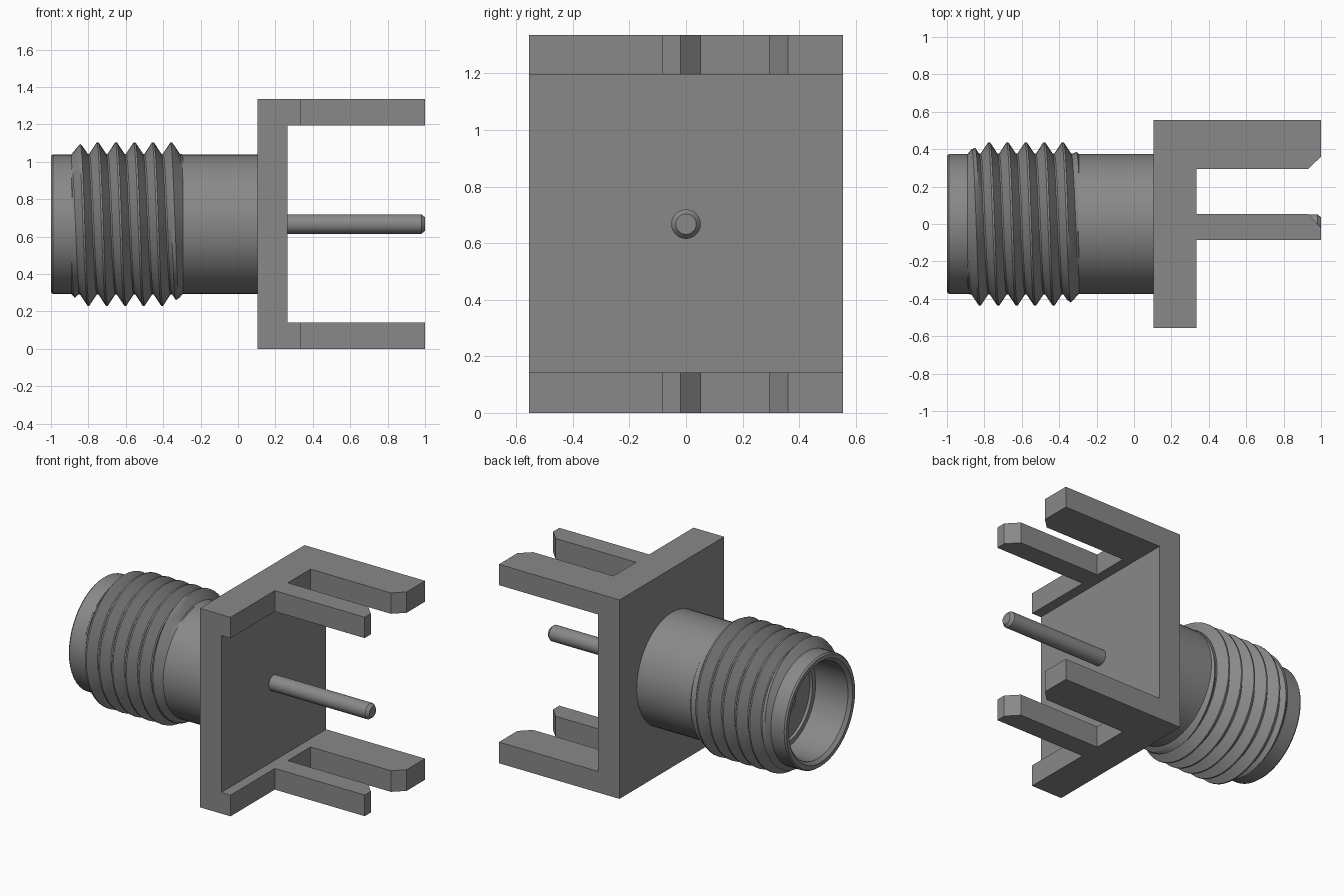
import bpy, bmesh, math

cube = bpy.data.objects.get("Cube")
if cube:
    bpy.data.objects.remove(cube, do_unlink=True)

AXIS_Z = 0.667   # height of the barrel axis
SEGMENTS = 48

metal = bpy.data.materials.new("grey metal")
metal.use_nodes = True
GREY = (0.25, 0.25, 0.25, 1)
metal.diffuse_color = GREY
metal.node_tree.nodes["Principled BSDF"].inputs["Base Color"].default_value = GREY


def finish(name, bm, smooth=True):
    """Turn a bmesh into a named, coloured object."""
    bmesh.ops.remove_doubles(bm, verts=bm.verts, dist=0.0002)
    bmesh.ops.recalc_face_normals(bm, faces=bm.faces)
    mesh = bpy.data.meshes.new(name)
    bm.to_mesh(mesh)
    bm.free()
    mesh.materials.append(metal)
    obj = bpy.data.objects.new(name, mesh)
    bpy.context.collection.objects.link(obj)
    if smooth:
        bpy.ops.object.select_all(action="DESELECT")
        obj.select_set(True)
        bpy.context.view_layer.objects.active = obj
        bpy.ops.object.shade_smooth_by_angle(angle=math.radians(25))
    return obj


def around(x, r, angle):
    """Point at a radius and angle around the barrel axis."""
    return (x, r * math.cos(angle), AXIS_Z + r * math.sin(angle))


def lathe(name, profile):
    """Spin (x, radius) points around the barrel axis."""
    bm = bmesh.new()
    verts = [bm.verts.new(around(x, r, 0)) for x, r in profile]
    edges = [bm.edges.new(pair) for pair in zip(verts, verts[1:])]
    bmesh.ops.spin(bm, geom=verts + edges, cent=(0, 0, AXIS_Z), axis=(1, 0, 0),
                   angle=2 * math.pi, steps=SEGMENTS)
    return finish(name, bm)


def prism(name, outline, z0, z1):
    """Extrude an (x, y) outline upwards."""
    bm = bmesh.new()
    face = bm.faces.new([bm.verts.new((x, y, z0)) for x, y in outline])
    top = bmesh.ops.extrude_face_region(bm, geom=[face])["geom"]
    moved = [v for v in top if isinstance(v, bmesh.types.BMVert)]
    bmesh.ops.translate(bm, verts=moved, vec=(0, 0, z1 - z0))
    return finish(name, bm, smooth=False)


# Mounting bracket: forked outline, hollowed between the two pairs of legs
bracket = prism("mounting_bracket", [
    (0.105, -0.555), (0.333, -0.555), (0.333, -0.085), (1, -0.085),
    (1, -0.02), (0.93, 0.053), (0.333, 0.053), (0.333, 0.293),
    (0.93, 0.293), (1, 0.36), (1, 0.555), (0.105, 0.555)], 0, 1.335)
cutter = prism("bracket_cutter", [(0.265, -1), (1.5, -1), (1.5, 1), (0.265, 1)],
               0.142, 1.195)
cutter.hide_render = True
cutter.hide_set(True)
cut = bracket.modifiers.new("gap", "BOOLEAN")
cut.operation = "DIFFERENCE"
cut.solver = "EXACT"
cut.object = cutter
bpy.context.view_layer.objects.active = bracket
bpy.ops.object.modifier_apply(modifier=cut.name)
bpy.data.objects.remove(cutter, do_unlink=True)

# Barrel with open mouth, insulator step and centre socket
lathe("barrel", [
    (0.11, 0), (0.11, 0.373), (-0.99, 0.373), (-1, 0.365), (-1, 0.338),
    (-0.98, 0.318), (-0.74, 0.318), (-0.74, 0.285), (-0.72, 0.285),
    (-0.72, 0.088), (-0.75, 0.088), (-0.76, 0.08), (-0.76, 0.05),
    (-0.55, 0.05), (-0.55, 0)])

# Contact pin behind the plate
lathe("contact_pin", [(0.25, 0), (0.25, 0.052), (0.98, 0.052), (1, 0.036), (1, 0)])

# Helical thread with chamfered ends
PITCH, START, END = 0.0985, -0.895, -0.29
ROOT, CREST = 0.376, 0.437
PHASES = [-0.46, -0.25, -0.05, 0.05, 0.25, 0.46]
TURNS = 10


def thread_point(row, column):
    turn, i = divmod(row, len(PHASES))
    x = -0.972 + PITCH * (turn + PHASES[i] + column / SEGMENTS)
    x = min(max(x, START), END)
    flank = CREST - (abs(PHASES[i]) - 0.05) / 0.41 * (CREST - ROOT)
    r = min(flank, 0.368 + (x - START) * 1.2, 0.368 + (END - x) * 1.1)
    return around(x, r, 2 * math.pi * column / SEGMENTS)


bm = bmesh.new()
rows = TURNS * len(PHASES)
grid = [[bm.verts.new(thread_point(row, col)) for col in range(SEGMENTS)]
        for row in range(rows)]
for row in range(rows - 1):
    for col in range(SEGMENTS):
        # The last column joins the first one a full turn further on
        wrap = col + 1 == SEGMENTS
        nxt = row + len(PHASES) if wrap else row
        if nxt + 1 < rows:
            other = 0 if wrap else col + 1
            bm.faces.new((grid[row][col], grid[row + 1][col],
                          grid[nxt + 1][other], grid[nxt][other]))
finish("barrel_thread", bm)
